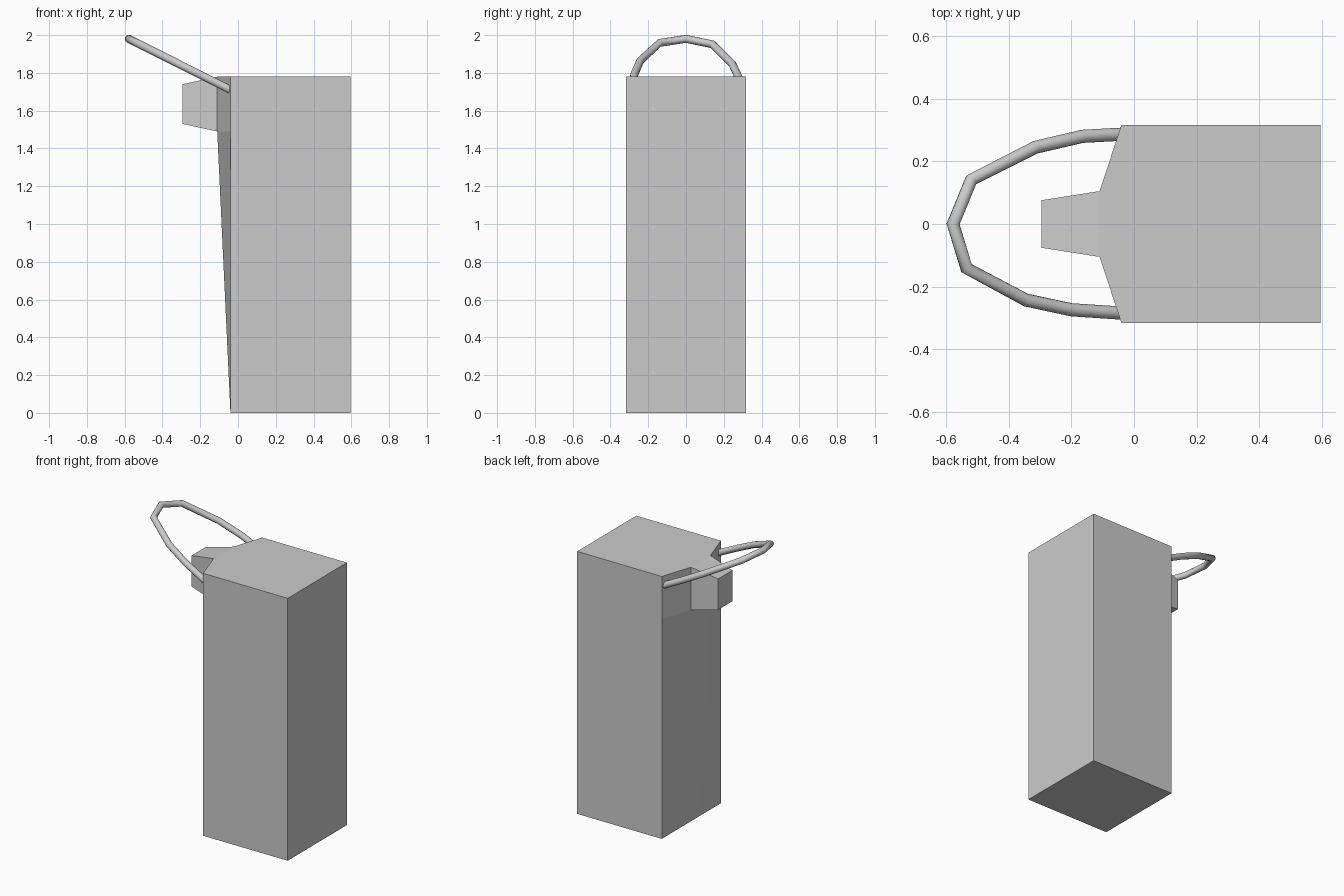
import bpy, bmesh

if "Cube" in bpy.data.objects:
    bpy.data.objects.remove(bpy.data.objects["Cube"])


def add_object(name, bm):
    bmesh.ops.recalc_face_normals(bm, faces=bm.faces)
    mesh = bpy.data.meshes.new(name)
    bm.to_mesh(mesh)
    bm.free()
    obj = bpy.data.objects.new(name, mesh)
    bpy.context.collection.objects.link(obj)
    return obj


W, NECK, BACK, FRONT = 0.317, 0.105, 0.595, -0.04
LIP, TIP, TIP_W = -0.11, -0.295, 0.076
LOW, TOP = 1.49, 1.78

# Body: box whose -x face swells into a narrow neck towards the top
bm = bmesh.new()
loops = []
for z, x in ((0, FRONT), (LOW, LIP), (TOP, LIP)):
    outline = [(FRONT, W), (x, NECK), (x, -NECK), (FRONT, -W), (BACK, -W), (BACK, W)]
    loops.append([bm.verts.new((px, py, z)) for px, py in outline])
bm.faces.new(loops[0])
bm.faces.new(loops[-1])
for a, b in zip(loops, loops[1:]):
    for i in range(6):
        if a is loops[1] and i == 1:
            continue  # the spout closes this opening
        j = (i + 1) % 6
        bm.faces.new((a[i], a[j], b[j], b[i]))

# Tapered spout growing from the neck
root = [loops[1][1], loops[1][2], loops[2][2], loops[2][1]]
tip = [bm.verts.new((TIP, y, z)) for y, z in
       ((TIP_W, 1.53), (-TIP_W, 1.53), (-TIP_W, 1.74), (TIP_W, 1.74))]
bm.faces.new(tip)
for i in range(4):
    j = (i + 1) % 4
    bm.faces.new((root[i], root[j], tip[j], tip[i]))
add_object("body_with_spout", bm)

# Tilted wire handle looping over the spout
path = [(-0.035, 0.287), (-0.165, 0.28), (-0.315, 0.245), (-0.52, 0.141), (-0.578, 0),
        (-0.535, -0.141), (-0.345, -0.243), (-0.20, -0.274), (-0.035, -0.285)]
curve = bpy.data.curves.new("handle", 'CURVE')
curve.dimensions = '3D'
curve.bevel_depth = 0.021
curve.bevel_resolution = 4
curve.use_fill_caps = True
spline = curve.splines.new('POLY')
spline.points.add(len(path) - 1)
for p, (x, y) in zip(spline.points, path):
    p.co = (x, y, 1.71 + (FRONT - x) * 0.502, 1)
handle = bpy.data.objects.new("handle", curve)
bpy.context.collection.objects.link(handle)
